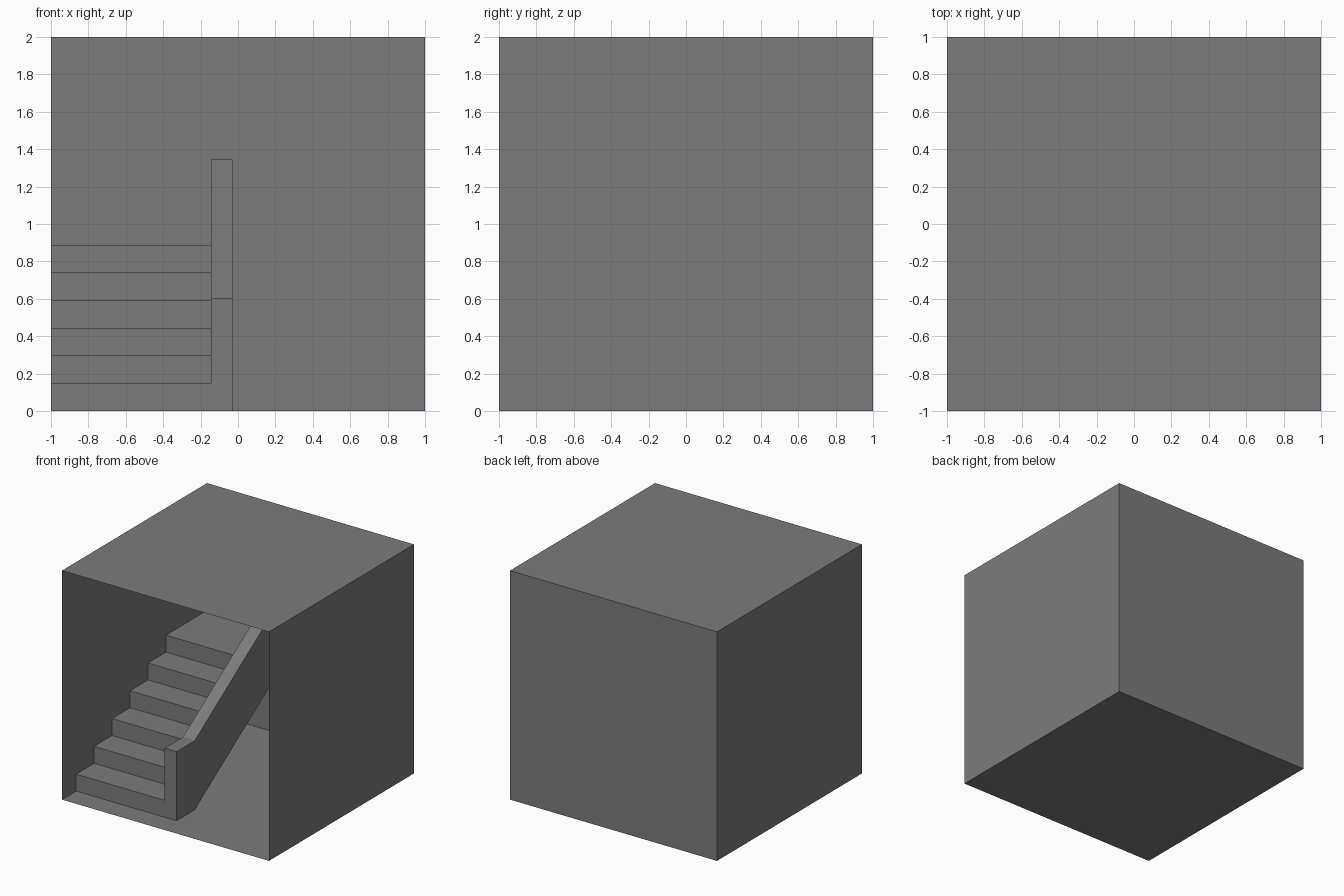
import bpy, bmesh

if "Cube" in bpy.data.objects:
    bpy.data.objects.remove(bpy.data.objects["Cube"])

grey = bpy.data.materials.new("grey")
grey.diffuse_color = (0.2, 0.2, 0.2, 1)
grey.use_nodes = True
grey.node_tree.nodes["Principled BSDF"].inputs["Base Color"].default_value = grey.diffuse_color


def finish(name, bm):
    mesh = bpy.data.meshes.new(name)
    bm.to_mesh(mesh)
    bm.free()
    mesh.materials.append(grey)
    obj = bpy.data.objects.new(name, mesh)
    bpy.context.collection.objects.link(obj)
    return obj


def extrude_profile(name, profile, x0, x1, caps=True):
    """Extrude a (y, z) outline from x0 to x1, leaving out faces lying on the room shell."""
    bm = bmesh.new()
    left = [bm.verts.new((x0, y, z)) for y, z in profile]
    right = [bm.verts.new((x1, y, z)) for y, z in profile]
    n = len(profile)
    for i in range(n):
        j = (i + 1) % n
        bm.faces.new((left[i], left[j], right[j], right[i]))
    end_caps = [bm.faces.new(left), bm.faces.new(right)]
    bmesh.ops.recalc_face_normals(bm, faces=bm.faces)
    hidden = [] if caps else end_caps
    for f in bm.faces:
        if all(v.co.y > 0.999 for v in f.verts) or all(v.co.z < 0.001 for v in f.verts):
            hidden.append(f)
    bmesh.ops.delete(bm, geom=hidden, context='FACES')
    return finish(name, bm)


# Room: thin box with an open front
bm = bmesh.new()
bmesh.ops.create_cube(bm, size=2)
bmesh.ops.translate(bm, verts=bm.verts, vec=(0, 0, 1))
front = [f for f in bm.faces if f.normal.y < -0.5]
bmesh.ops.delete(bm, geom=front, context='FACES_ONLY')
finish("room_shell", bm)

# Shared stair measurements
STEPS, RISE, RUN = 6, 0.148, 0.248
FIRST_Y = -0.805
SLOPE_Y0, SLOPE_Y1 = -0.554, 0.57     # start and end of the sloping part
LANDING_UNDER = 0.74
WALL_X0, WALL_X1 = -0.145, -0.03
WALL_H = 0.604

# Underside shared by the steps and the side wall, from back to front
underside = [(1, LANDING_UNDER), (SLOPE_Y1, LANDING_UNDER), (SLOPE_Y0, 0), (FIRST_Y, 0)]

# Steps with landing running to the back wall
treads = []
for i in range(STEPS):
    y = FIRST_Y + i * RUN
    if i:
        treads.append((y, i * RISE))
    treads.append((y, (i + 1) * RISE))
treads.append((1, STEPS * RISE))
extrude_profile("steps", treads + underside, -1, WALL_X0, caps=False)

# Solid sloping side wall
top = [(FIRST_Y, WALL_H), (SLOPE_Y0, WALL_H),
       (SLOPE_Y1, LANDING_UNDER + WALL_H), (1, LANDING_UNDER + WALL_H)]
extrude_profile("stair_side_wall", top + underside, WALL_X0, WALL_X1)
